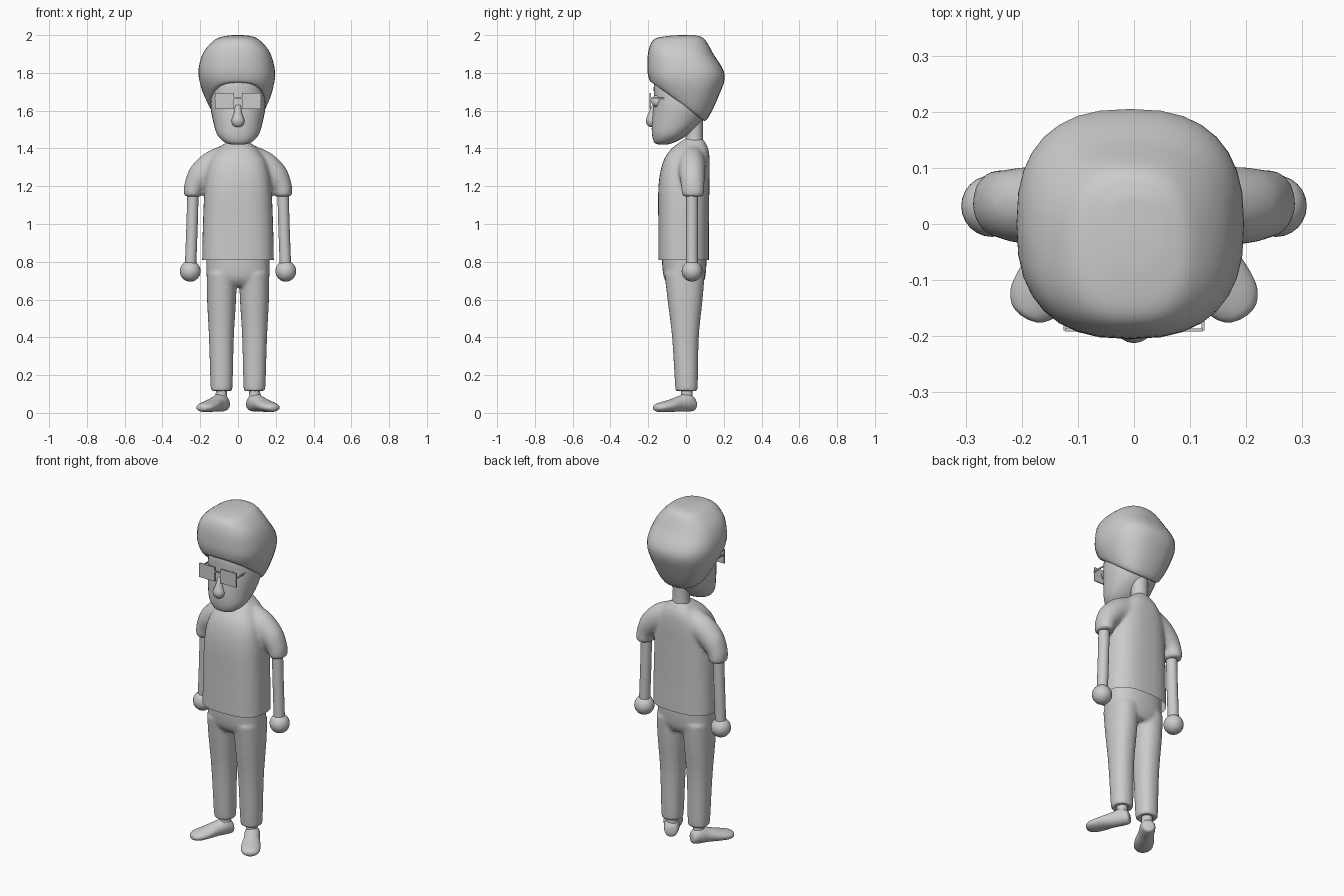
import bpy, bmesh, math
from mathutils import Vector, Matrix

if "Cube" in bpy.data.objects:
    bpy.data.objects.remove(bpy.data.objects["Cube"])

SEG = 32


def spow(v, p):
    return math.copysign(abs(v) ** p, v)


def spline(a, b, c, d, t):
    return 0.5 * (2 * b + (c - a) * t + (2 * a - 5 * b + 4 * c - d) * t * t + (3 * b - a - 3 * c + d) * t ** 3)


def loft(bm, rings, p=1.0, mat=None, steps=5):
    """Skin smoothly interpolated (centre, U, V) rings; p below 1 makes them boxier."""
    rings = [[Vector(v) for v in r] for r in rings]
    n, full = len(rings), []
    for i in range(n - 1):
        q = [rings[max(i - 1, 0)], rings[i], rings[i + 1], rings[min(i + 2, n - 1)]]
        for s in range(steps):
            full.append([spline(q[0][k], q[1][k], q[2][k], q[3][k], s / steps) for k in range(3)])
    full.append(rings[-1])
    mat = mat or Matrix()
    angles = [2 * math.pi * i / SEG for i in range(SEG)]
    rows = [[bm.verts.new(mat @ (c + u * spow(math.cos(a), p) + v * spow(math.sin(a), p))) for a in angles]
            for c, u, v in full]
    faces = []
    for r0, r1 in zip(rows, rows[1:]):
        for i in range(SEG):
            j = (i + 1) % SEG
            faces.append(bm.faces.new((r0[i], r0[j], r1[j], r1[i])))
    for row, ring in ((rows[0], full[0]), (rows[-1], full[-1])):
        mid = bm.verts.new(mat @ ring[0])
        for i in range(SEG):
            faces.append(bm.faces.new((row[i], row[(i + 1) % SEG], mid)))
    bmesh.ops.recalc_face_normals(bm, faces=faces)


def slanted(front, back, w, x=0):
    """Ring through a front (y, z) and back (y, z) point with half width w."""
    return ((x, (front[0] + back[0]) / 2, (front[1] + back[1]) / 2), (w, 0, 0),
            (0, (back[0] - front[0]) / 2, (back[1] - front[1]) / 2))


def level(z, w, yf, yb, x=0):
    return slanted((yf, z), (yb, z), w, x)


def tube(path):
    """Rings along an x-z path of (x, z, in-plane radius, y radius, y)."""
    out = []
    for i, (x, z, r, ry, y) in enumerate(path):
        a, b = path[max(i - 1, 0)], path[min(i + 1, len(path) - 1)]
        t = Vector((b[0] - a[0], 0, b[1] - a[1])).normalized()
        out.append(((x, y, z), (t.z * r, 0, -t.x * r), (0, ry, 0)))
    return out


def finish(name, bm, smooth=True):
    me = bpy.data.meshes.new(name)
    bm.to_mesh(me)
    bm.free()
    for f in me.polygons:
        f.use_smooth = smooth
    ob = bpy.data.objects.new(name, me)
    bpy.context.collection.objects.link(ob)
    return ob


def fuse(ob, voxel, cut=None):
    """Melt overlapping shells into one skin, optionally sliced open below a height."""
    m = ob.modifiers.new("fuse", 'REMESH')
    m.mode, m.voxel_size, m.use_smooth_shade = 'VOXEL', voxel, True
    s = ob.modifiers.new("soften", 'SMOOTH')
    s.factor, s.iterations = 0.5, 8
    dg = bpy.context.evaluated_depsgraph_get()
    me = bpy.data.meshes.new_from_object(ob.evaluated_get(dg))
    ob.modifiers.clear()
    ob.data = me
    if cut is not None:
        bm = bmesh.new()
        bm.from_mesh(me)
        bmesh.ops.bisect_plane(bm, geom=bm.verts[:] + bm.edges[:] + bm.faces[:], plane_co=(0, 0, cut),
                               plane_no=(0, 0, 1), clear_inner=True)
        bm.to_mesh(me)
        bm.free()


def ball(bm, co, r, scale=(1, 1, 1)):
    bmesh.ops.create_uvsphere(bm, u_segments=24, v_segments=16, radius=r,
                              matrix=Matrix.Translation(co) @ Matrix.Diagonal((*scale, 1)))


def box(bm, co, size):
    bmesh.ops.create_cube(bm, size=1, matrix=Matrix.Translation(co) @ Matrix.Diagonal((*size, 1)))


SIDES = [Matrix.Diagonal((s, 1, 1, 1)) for s in (1, -1)]

# Shirt: boxy torso with short sleeves, open at the hem
bm = bmesh.new()
loft(bm, [level(.74, .19, -.147, .122), level(.81, .19, -.147, .122), level(1.0, .186, -.147, .122),
          level(1.2, .176, -.146, .124), level(1.32, .155, -.125, .126), level(1.39, .11, -.085, .12),
          level(1.435, .06, -.03, .10), level(1.455, .035, .0, .085)], p=0.75)
for m in SIDES:
    loft(bm, tube([(.06, 1.335, .085, .07, .035), (.14, 1.305, .078, .072, .032), (.2, 1.255, .068, .068, .033),
                   (.231, 1.205, .054, .062, .035), (.24, 1.165, .049, .06, .037), (.241, 1.145, .044, .054, .037)]),
         mat=m)
fuse(finish("shirt", bm), 0.01, 0.81)

# Trousers: hips and two tapering legs
bm = bmesh.new()
loft(bm, [level(.67, .13, -.085, .08), level(.71, .163, -.115, .10), level(.78, .168, -.126, .108),
          level(.86, .168, -.126, .108)], p=0.85)
for m in SIDES:
    loft(bm, [level(.12, .05, -.05, .055, .087), level(.135, .058, -.057, .062, .087), level(.4, .066, -.074, .068, .088),
              level(.6, .077, -.098, .088, .087), level(.74, .08, -.115, .10, .086)], p=0.9, mat=m)
fuse(finish("trousers", bm), 0.009)

# Arms and ball hands
bm = bmesh.new()
for m in SIDES:
    loft(bm, tube([(.238, 1.2, .03, .031, .032), (.243, 1.0, .03, .031, .032), (.252, .76, .03, .031, .032)]), mat=m)
finish("arms", bm)
bm = bmesh.new()
for s in (1, -1):
    ball(bm, (.253 * s, .032, .75), .055)
finish("hands", bm)

# Feet turned outward, with ankles
bm = bmesh.new()
for m in SIDES:
    turn = m @ Matrix.Translation((.09, .008, 0)) @ Matrix.Rotation(math.radians(31), 4, 'Z')
    loft(bm, [((0, -s, (lo + hi) / 2), (w, 0, 0), (0, 0, (hi - lo) / 2)) for s, w, lo, hi in
              [(-.045, .012, .03, .045), (-.037, .033, .012, .08), (0, .042, .007, .105), (.05, .043, .007, .09),
               (.11, .052, .005, .07), (.165, .05, .004, .056), (.195, .032, .01, .045), (.204, .008, .02, .034)]],
         mat=turn)
    loft(bm, [level(.06, .035, -.03, .04, .09), level(.1, .03, -.026, .035, .088), level(.17, .03, -.026, .035, .087)],
         mat=m)
finish("feet", bm)

# Head tapering to the chin, and neck
bm = bmesh.new()
loft(bm, [slanted((-.145, 1.42), (-.115, 1.42), .02), slanted((-.168, 1.432), (-.075, 1.427), .065),
          slanted((-.18, 1.475), (-.0, 1.465), .108), slanted((-.18, 1.55), (.08, 1.54), .132),
          slanted((-.17, 1.65), (.11, 1.62), .146), slanted((-.165, 1.76), (.11, 1.7), .13),
          slanted((-.1, 1.82), (.06, 1.8), .07)], p=0.93)
finish("head", bm)
bm = bmesh.new()
loft(bm, [level(1.40, .055, -.015, .095), level(1.47, .047, .0, .09), level(1.58, .047, .0, .09)])
finish("neck", bm)

# Nose and eyes
bm = bmesh.new()
loft(bm, [level(1.513, .008, -.19, -.165), level(1.522, .026, -.204, -.15), level(1.548, .034, -.212, -.15),
          level(1.585, .022, -.2, -.15), level(1.63, .016, -.178, -.14)])
finish("nose", bm)
bm = bmesh.new()
for s in (1, -1):
    ball(bm, (.06 * s, -.152, 1.65), .032)
finish("eyes", bm)

# Hair: boxy mop slanting from the fringe down to the nape
bm = bmesh.new()
loft(bm, [slanted((-.14, 1.755), (.07, 1.57), .115, 0), slanted((-.183, 1.75), (.108, 1.55), .15, 0),
          slanted((-.2, 1.785), (.172, 1.675), .192, -.004), slanted((-.205, 1.84), (.205, 1.79), .202, -.007),
          slanted((-.198, 1.92), (.145, 1.9), .175, -.007), slanted((-.17, 1.977), (.1, 1.977), .115, -.005),
          slanted((-.1, 1.995), (.06, 1.997), .06, 0), slanted((-.03, 2.0), (.03, 2.0), .015, 0)], p=0.8)
finish("hair", bm)

# Glasses: flat rectangular lenses, bridge and side arms
bm = bmesh.new()
box(bm, (0, -.189, 1.668), (.05, .006, .008))
for s in (1, -1):
    box(bm, (.071 * s, -.189, 1.651), (.102, .006, .084))
    box(bm, (.123 * s, -.105, 1.665), (.005, .17, .008))
finish("glasses", bm, smooth=False)
